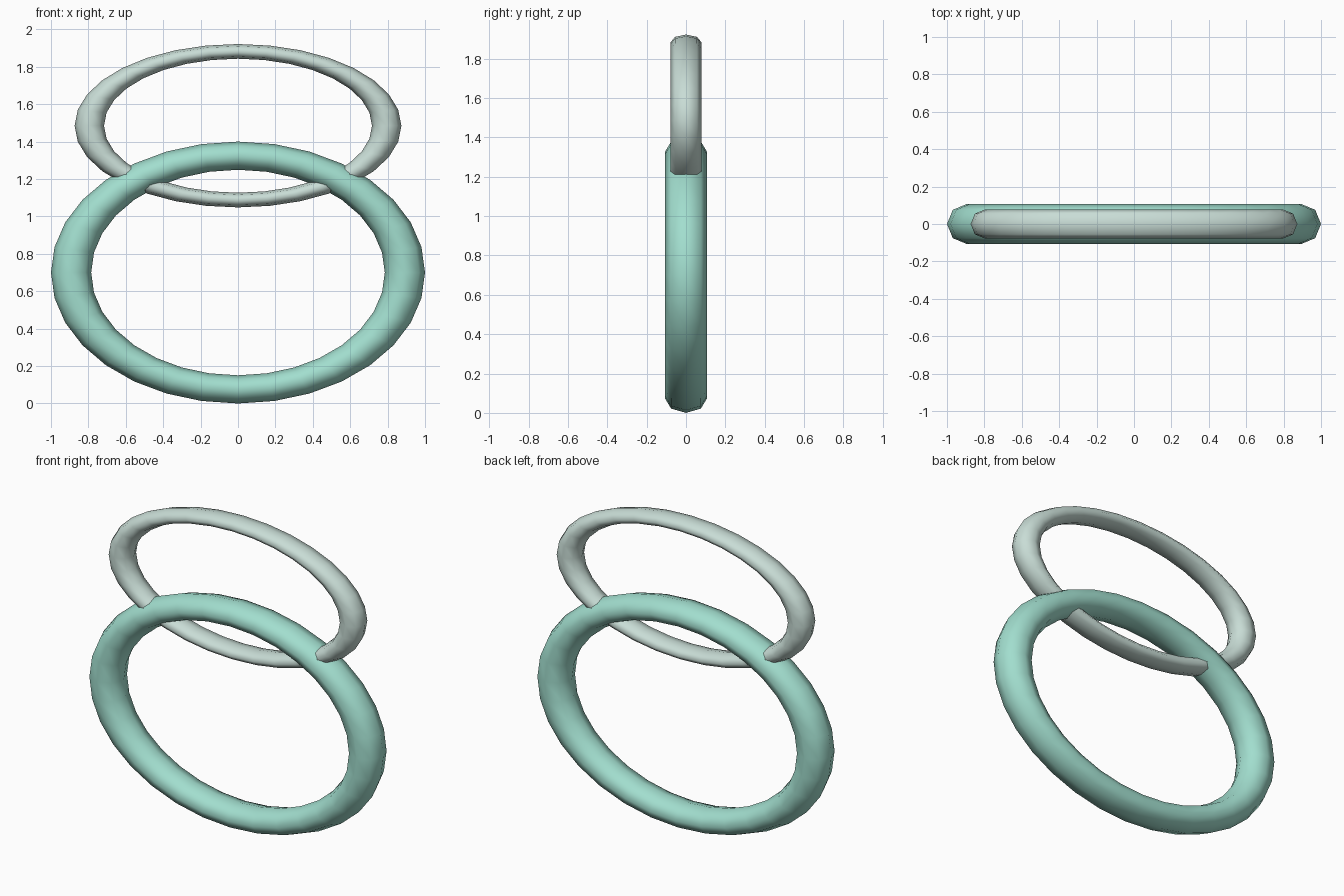
import bpy
import math

if "Cube" in bpy.data.objects:
    bpy.data.objects.remove(bpy.data.objects["Cube"])


def material(name, color):
    m = bpy.data.materials.new(name)
    m.diffuse_color = (*color, 1)
    m.use_nodes = True
    m.node_tree.nodes["Principled BSDF"].inputs["Base Color"].default_value = m.diffuse_color
    return m


def ring(name, major, minor, squash, height, mat):
    # upright torus (octagonal tube section), flattened into an oval
    bpy.ops.mesh.primitive_torus_add(major_segments=32, minor_segments=8,
                                     major_radius=major, minor_radius=minor)
    ob = bpy.context.object
    ob.name = name
    ob.scale = (1, squash, 1)
    ob.rotation_euler = (math.pi / 2, 0, 0)
    ob.location = (0, 0, height)
    bpy.ops.object.transform_apply(location=True, rotation=True, scale=True)
    bpy.ops.object.shade_smooth()
    ob.data.materials.append(mat)
    return ob


mint = material("mint green", (0.36, 0.73, 0.62))
pale = material("pale grey green", (0.58, 0.72, 0.67))

# large lower oval and the smaller, flatter oval crossing its top
ring("lower_ring", 0.8925, 0.1075, 0.7, 0.70, mint)
ring("upper_ring", 0.795, 0.0785, 0.5, 1.485, pale)
